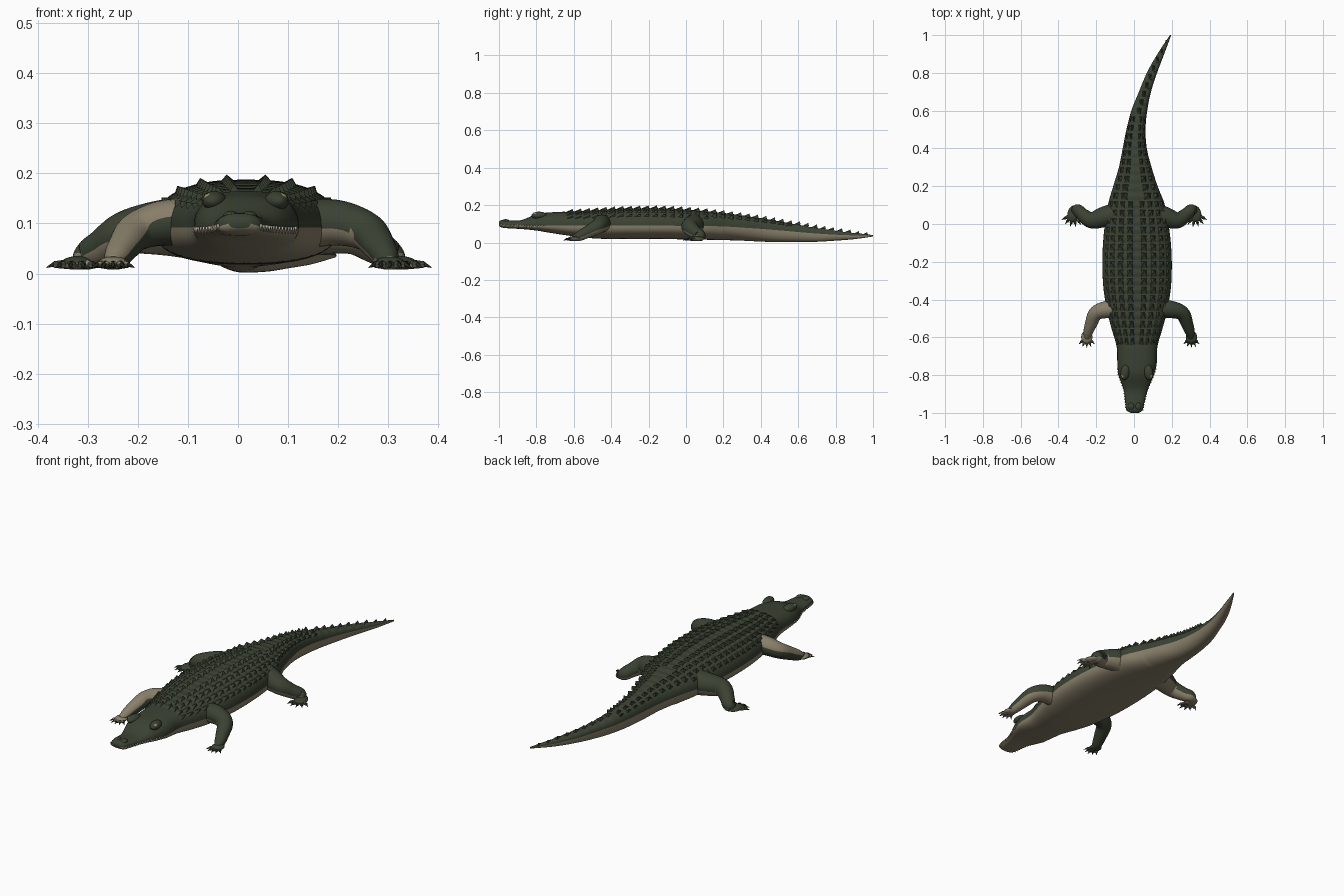
import bpy, bmesh, math
from mathutils import Vector, Matrix

if "Cube" in bpy.data.objects:
    bpy.data.objects.remove(bpy.data.objects["Cube"])


def mat(name, rgb):
    m = bpy.data.materials.new(name)
    m.diffuse_color = (*rgb, 1)
    m.use_nodes = True
    m.node_tree.nodes["Principled BSDF"].inputs["Base Color"].default_value = m.diffuse_color
    return m


HIDE = mat("dark green hide", (0.043, 0.055, 0.033))
BELLY = mat("tan belly", (0.25, 0.215, 0.145))
CLAW = mat("dark claw", (0.02, 0.02, 0.016))
TOOTH = mat("ivory tooth", (0.5, 0.47, 0.35))
EYE = mat("yellow eye", (0.3, 0.25, 0.1))


def finish(bm, name, mats, smooth=True):
    bmesh.ops.recalc_face_normals(bm, faces=bm.faces)
    me = bpy.data.meshes.new(name)
    for f in bm.faces:
        f.smooth = smooth
    bm.to_mesh(me)
    bm.free()
    for m in mats:
        me.materials.append(m)
    ob = bpy.data.objects.new(name, me)
    bpy.context.collection.objects.link(ob)
    return ob


def spline(rows, t):
    """Smooth curve through rows keyed by their first number."""
    n = len(rows)
    i = max(k for k in range(n - 1) if k == 0 or rows[k][0] <= t)
    a, b = rows[i], rows[i + 1]
    p, q = rows[max(i - 1, 0)], rows[min(i + 2, n - 1)]
    h = b[0] - a[0]
    s = (t - a[0]) / h
    out = []
    for k in range(1, len(a)):
        ma = (b[k] - p[k]) / (b[0] - p[0]) * h
        mb = (q[k] - a[k]) / (q[0] - a[0]) * h
        out.append((2*s**3 - 3*s*s + 1) * a[k] + (s**3 - 2*s*s + s) * ma
                   + (3*s*s - 2*s**3) * b[k] + (s**3 - s*s) * mb)
    return out


def loft(bm, rings):
    vs = [[bm.verts.new(p) for p in r] for r in rings]
    n = len(vs[0])
    for a, b in zip(vs, vs[1:]):
        for j in range(n):
            f = bm.faces.new((a[j], a[(j+1) % n], b[(j+1) % n], b[j]))
            f.material_index = int(j >= n // 2)
    bm.faces.new(vs[0])
    bm.faces.new(vs[-1])


def blob(bm, centre, size, turn=0):
    m = Matrix.Translation(centre) @ Matrix.Rotation(turn, 4, 'Z') @ Matrix.Diagonal((*size, 1))
    bmesh.ops.create_uvsphere(bm, u_segments=20, v_segments=12, radius=1, matrix=m)


def cone(bm, a, b, r1, r2, seg=8):
    a, b = Vector(a), Vector(b)
    d = b - a
    m = Matrix.Translation((a + b) / 2) @ d.to_track_quat('Z', 'Y').to_matrix().to_4x4()
    bmesh.ops.create_cone(bm, cap_ends=True, segments=seg, radius1=r1, radius2=r2,
                          depth=d.length, matrix=m)


# Body, head and tail: y, left, right, bottom, colour line, top
BODY = [(-1.0, -.018, .025, .09, .1, .11), (-.988, -.038, .044, .081, .094, .12),
        (-.95, -.046, .054, .076, .092, .119), (-.88, -.054, .072, .072, .09, .12),
        (-.8, -.082, .105, .064, .088, .152), (-.74, -.088, .12, .054, .09, .16),
        (-.65, -.092, .124, .04, .092, .165), (-.55, -.12, .152, .027, .092, .17),
        (-.45, -.145, .178, .02, .092, .177), (-.3, -.165, .198, .018, .092, .184),
        (-.1, -.164, .195, .018, .09, .184), (.1, -.138, .163, .015, .088, .17),
        (.2, -.11, .125, .013, .086, .16), (.3, -.08, .093, .01, .08, .147),
        (.4, -.06, .068, .005, .073, .132), (.5, -.04, .061, .002, .065, .115),
        (.6, -.014, .07, .002, .056, .097), (.7, .026, .09, .004, .048, .079),
        (.8, .068, .122, .01, .042, .065), (.9, .124, .16, .018, .038, .052),
        (1.0, .19, .197, .032, .036, .04)]


def skin(y, t):
    l, r, zb, zm, zt = spline(BODY, y)
    c, s = math.cos(t), math.sin(t)
    e = 2 / 2.5 if y < .2 else .88
    x = (l + r) / 2 + (r - l) / 2 * math.copysign(abs(c) ** e, c)
    h = (zt - zm) if s >= 0 else (zm - zb)
    z = zm + h * math.copysign(abs(s) ** e, s)
    if -.64 < y < .9 and s > 0:      # banded hide
        z += .0025 * s * math.sin(y * 2 * math.pi / .045)
    return Vector((x, y, z))


N = 48
bm = bmesh.new()
ys = [-1, -.997, -.993, -.988, -.98] + [-.97 + i * .01 for i in range(198)]
loft(bm, [[skin(y, 2 * math.pi * j / N) for j in range(N)] for y in ys])
finish(bm, "body", [HIDE, BELLY])

# Back scutes: keeled wedges in rows, narrowing to a double then single tail crest
bm = bmesh.new()
y = -.62
while y < .96:
    if y < .12:
        angles, h = [math.radians(a) for a in (30, 48, 66, 82, 98, 114, 132, 150)], .011
    elif y < .55:
        angles, h = [math.radians(a) for a in (42, 68, 112, 138)], .015
    else:
        angles, h = [math.pi / 2], .017 * (1.25 - y * .75)
    l, r = spline(BODY, y)[:2]
    w = (r - l) * (.045 if y < .12 else .07 if y < .55 else .14)
    for t in angles:
        p = skin(y, t)
        out = Vector((math.cos(t) * .6, 0, math.sin(t)))
        side = Vector((math.sin(t), 0, -math.cos(t) * .6))
        low = p - out * .005
        base = [low + side * w + Vector((0, -.02, 0)), low + side * w + Vector((0, .018, 0)),
                low - side * w + Vector((0, .018, 0)), low - side * w + Vector((0, -.02, 0))]
        bv = [bm.verts.new(v) for v in base]
        tip = bm.verts.new(p + out * h + Vector((0, .014, 0)))
        bm.faces.new(bv)
        for k in range(4):
            bm.faces.new((bv[k], bv[(k + 1) % 4], tip))
    y += .045
finish(bm, "back_scutes", [HIDE], False)

# Head details: brows, nostril bump, eyes, teeth
bm = bmesh.new()
for s in (-1, 1):
    blob(bm, (.015 + s * .062, -.785, .145), (.024, .042, .02), s * .15)
    blob(bm, (.004 + s * .018, -.965, .115), (.016, .02, .01))
finish(bm, "brows_and_nostrils", [HIDE])
bm = bmesh.new()
for s in (-1, 1):
    blob(bm, (.015 + s * .072, -.803, .152), (.011, .014, .009))
finish(bm, "eyes", [EYE])
bm = bmesh.new()
for s in (0, 1):
    for k in range(16):
        p = skin(-.985 + k * .0145, math.pi * s)
        cone(bm, p + Vector((0, 0, .005)), p + Vector((0, 0, -.009)), .004, .0005, 6)
finish(bm, "teeth", [TOOTH])

# Legs: offset from leg centre line, y, z, radius
FRONT = [(.08, -.45, .095, .05), (.165, -.452, .102, .046), (.228, -.473, .085, .039),
         (.255, -.53, .055, .032), (.27, -.575, .032, .025), (.276, -.605, .022, .014)]
HIND = [(.06, .055, .09, .066), (.15, .04, .092, .056), (.225, .02, .082, .044),
        (.272, .048, .055, .035), (.302, .075, .036, .03), (.318, .06, .025, .018)]


def leg(name, path, cx, side, foot, size, aim, reach):
    bm = bmesh.new()
    rows = [(i, *p) for i, p in enumerate(path)]
    steps = [i * .125 for i in range(8 * (len(path) - 1) + 1)]
    pts = [spline(rows, t) for t in steps]
    rings = []
    for i, p in enumerate(pts):
        d = Vector(pts[min(i + 1, len(pts) - 1)][:3]) - Vector(pts[max(i - 1, 0)][:3])
        u = d.cross(Vector((0, 0, 1))).normalized()
        v = u.cross(d).normalized()
        rings.append([Vector(p[:3]) + p[3] * (u * math.cos(a) + v * math.sin(a))
                      for a in (2 * math.pi * k / 24 for k in range(24))])
    loft(bm, rings)
    blob(bm, foot, size, aim)
    claws = bmesh.new()
    for k in range(5):     # fan of toes with claws
        a = aim + (k - 2) * .42
        d = Vector((math.sin(a), -math.cos(a), 0))
        f = Vector(foot) - Vector((0, 0, .003))
        tip = f + d * reach
        cone(bm, f + d * .012, tip, .012, .007)
        blob(bm, tip, (.008, .008, .007))
        cone(claws, tip + Vector((0, 0, .002)), tip + d * .021 - Vector((0, 0, .006)), .006, .0008)
    for b in (bm, claws):
        for v in b.verts:
            v.co.x = cx + side * v.co.x
            v.co.z = max(v.co.z, .008)
        bmesh.ops.recalc_face_normals(b, faces=b.faces)
    for f in bm.faces:
        f.material_index = int(f.normal.z < -.2)
    finish(bm, name, [HIDE, BELLY])
    finish(claws, name + "_claws", [CLAW])


for side, word in ((-1, "left"), (1, "right")):
    leg(word + "_front_leg", FRONT, .027, side, (.277, -.598, .021), (.03, .034, .013), .0, .036)
    leg(word + "_hind_leg", HIND, .002, side, (.322, .055, .021), (.032, .045, .014), .25, .05)
